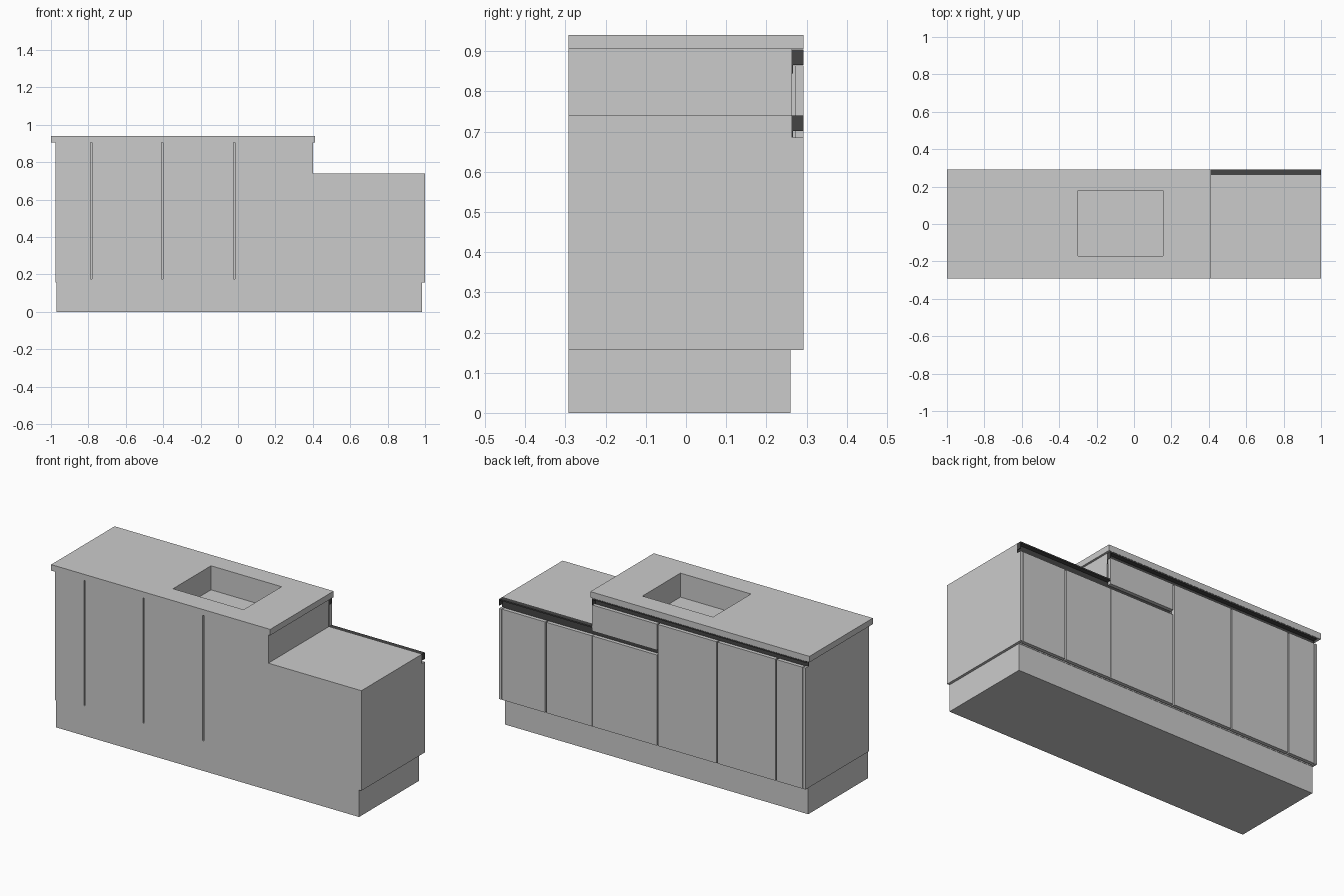
import bpy, bmesh
from mathutils import Vector

if "Cube" in bpy.data.objects:
    bpy.data.objects.remove(bpy.data.objects["Cube"])

dark = bpy.data.materials.new("dark_channel")
dark.diffuse_color = (0.06, 0.06, 0.06, 1)
dark.use_nodes = True
dark.node_tree.nodes["Principled BSDF"].inputs["Base Color"].default_value = dark.diffuse_color


def box(name, x0, x1, y0, y1, z0, z1, mat=None):
    bm = bmesh.new()
    bmesh.ops.create_cube(bm, size=1)
    for v in bm.verts:
        v.co = Vector(((x0 + x1) / 2 + v.co.x * (x1 - x0),
                       (y0 + y1) / 2 + v.co.y * (y1 - y0),
                       (z0 + z1) / 2 + v.co.z * (z1 - z0)))
    me = bpy.data.meshes.new(name)
    bm.to_mesh(me)
    bm.free()
    ob = bpy.data.objects.new(name, me)
    bpy.context.collection.objects.link(ob)
    if mat:
        me.materials.append(mat)
    return ob


def cut(ob, cutter):
    m = ob.modifiers.new("sink_hole", 'BOOLEAN')
    m.operation = 'DIFFERENCE'
    m.solver = 'EXACT'
    m.object = cutter
    bpy.context.view_layer.objects.active = ob
    bpy.ops.object.modifier_apply(modifier=m.name)


FRONT, DOOR, CORE = 0.292, 0.271, 0.262
BACK, PANEL = -0.292, -0.275
TOP, LOW, BASE = 0.905, 0.74, 0.157
G = 0.004  # half gap between fronts
splits = [-0.785, -0.405, -0.02]

# plinth
box("plinth", -0.97, 0.985, BACK, 0.26, 0, BASE)

# cabinet bodies and worktop, with the sink basin cut out
tall = box("tall_body", -0.96, 0.40, PANEL, CORE, BASE, TOP)
box("low_body", 0.40, 0.985, PANEL, CORE, BASE, LOW)
worktop = box("worktop", -1.0, 0.412, BACK, FRONT, TOP, 0.94)
cutter = box("sink_cutter", -0.30, 0.155, -0.17, 0.18, 0.80, 1.0)
cut(tall, cutter)
cut(worktop, cutter)
bpy.data.objects.remove(cutter)

# rear panels with narrow slits between them
xs = [-0.96] + splits + [0.40]
for i in range(4):
    a = xs[i] + (G if i > 0 else 0)
    b = xs[i + 1] - (G if i < 3 else 0)
    box(f"rear_panel_{i}", a, b, BACK, PANEL, 0.175, TOP)
box("rear_panel_low", 0.40, 0.985, BACK, PANEL, 0.175, LOW)
box("rear_bottom_rail", -0.96, 0.985, BACK, PANEL, BASE, 0.175)

# end panels
box("left_end_panel", -0.975, -0.96, BACK, FRONT, BASE, 0.865)
box("left_end_panel_top", -0.975, -0.96, BACK, CORE, 0.865, TOP)
box("right_end_panel", 0.985, 1.0, BACK, FRONT, BASE, 0.685)
box("right_end_panel_top", 0.985, 1.0, BACK, CORE, 0.685, LOW)

# doors under the tall worktop
for i, (a, b) in enumerate(zip([-0.96] + splits[:2], splits)):
    box(f"tall_door_{i}", a + G, b - G, DOOR, FRONT, BASE, 0.865)
# drawer front and the doors below the middle channel
box("drawer_front", splits[2] + G, 0.40, DOOR, FRONT, 0.713, 0.865)
low_x = [splits[2], 0.40, 0.70, 0.985]
for i, (a, b) in enumerate(zip(low_x, low_x[1:])):
    box(f"low_door_{i}", a + (0.001 if i == 1 else G), b - (G if i else 0.001),
        DOOR, FRONT, BASE, 0.685)


# recessed grip channels: back web, top flange, end cap
def channel(name, x0, x1, top, cap_x, flange_x0):
    box(name + "_web", x0, x1, CORE, 0.266, top - 0.06, top, dark)
    box(name + "_flange", flange_x0, x1, CORE, FRONT, top - 0.008, top, dark)
    box(name + "_cap", cap_x - 0.003, cap_x, CORE, FRONT, top - 0.038, top, dark)


channel("upper_channel", -0.975, 0.40, TOP - 0.001, 0.40, -0.975)
channel("lower_channel", splits[2], 1.0, LOW, 1.0, 0.40)
